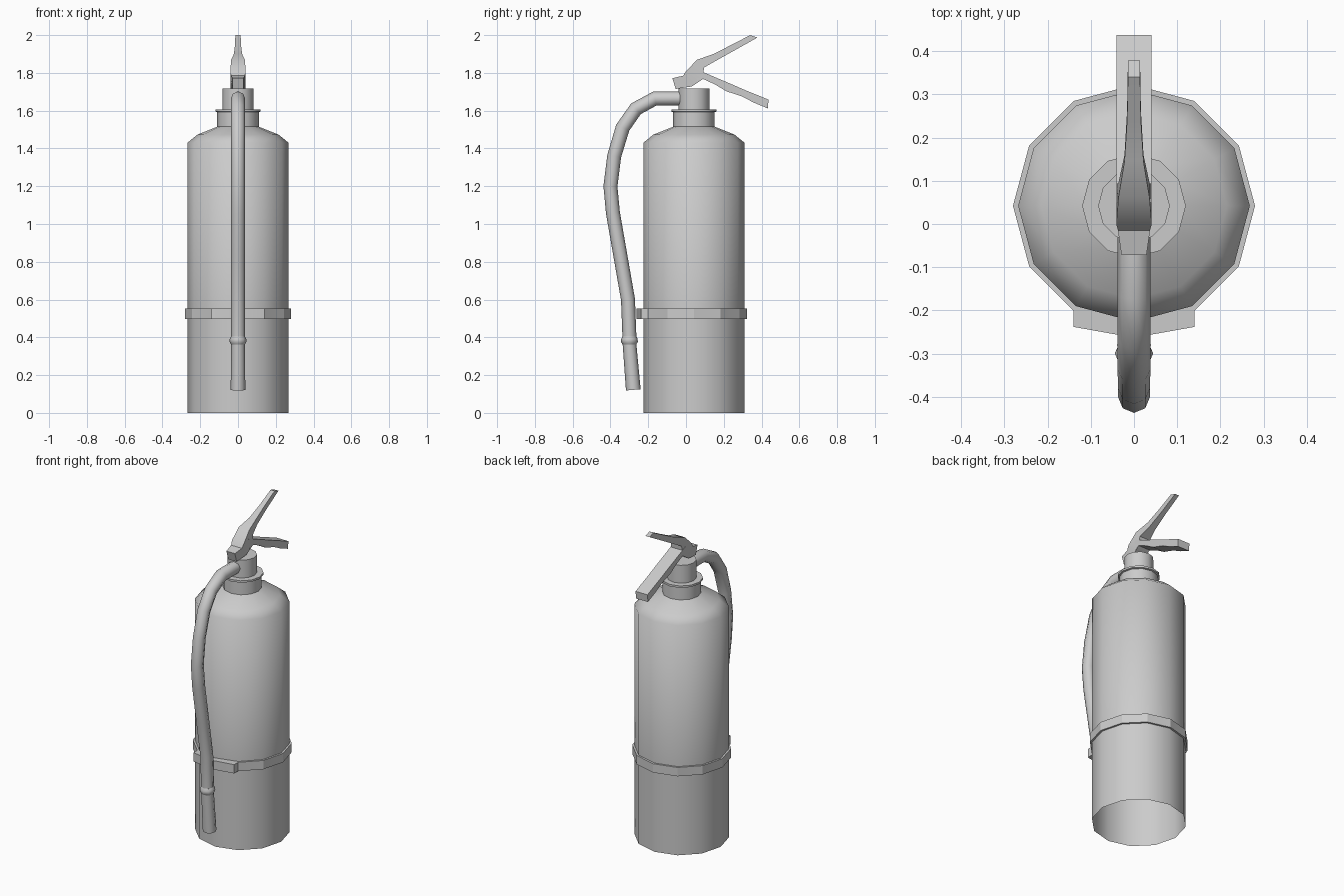
import bpy, bmesh, math
from mathutils import Vector

if "Cube" in bpy.data.objects:
    bpy.data.objects.remove(bpy.data.objects["Cube"])

CY = 0.042  # axis of the cylinder in y


def finish(name, bm, angle=55):
    bmesh.ops.recalc_face_normals(bm, faces=bm.faces)
    me = bpy.data.meshes.new(name)
    bm.to_mesh(me)
    bm.free()
    ob = bpy.data.objects.new(name, me)
    bpy.context.collection.objects.link(ob)
    bpy.ops.object.select_all(action='DESELECT')
    bpy.context.view_layer.objects.active = ob
    ob.select_set(True)
    bpy.ops.object.shade_smooth_by_angle(angle=math.radians(angle))
    return ob


def skin(name, rings, caps=(True, True), closed=False, angle=55):
    """Join matching rings of points with quads."""
    bm = bmesh.new()
    vs = [[bm.verts.new(p) for p in r] for r in rings]
    n = len(vs[0])
    pairs = list(zip(vs, vs[1:])) + ([(vs[-1], vs[0])] if closed else [])
    for a, b in pairs:
        for i in range(n):
            j = (i + 1) % n
            bm.faces.new((a[i], a[j], b[j], b[i]))
    if caps[0]:
        bm.faces.new(vs[0])
    if caps[1]:
        bm.faces.new(vs[-1])
    return finish(name, bm, angle)


def lathe(name, profile, caps=(True, True), closed=False, angle=55, n=12):
    rings = [[(r * math.cos(i * math.tau / n), CY + r * math.sin(i * math.tau / n), z)
              for i in range(n)] for r, z in profile]
    return skin(name, rings, caps, closed, angle)


def tube(name, path, n=8):
    """Round tube along (y, z, radius) points in the x = 0 plane."""
    pts = [Vector((0, y, z)) for y, z, _ in path]
    rings = []
    for k, p in enumerate(pts):
        t = (pts[min(k + 1, len(pts) - 1)] - pts[max(k - 1, 0)]).normalized()
        side = Vector((0, -t.z, t.y))
        r = path[k][2]
        rings.append([p + r * (math.cos(a) * Vector((1, 0, 0)) + math.sin(a) * side)
                      for a in (i * math.tau / n for i in range(n))])
    return skin(name, rings)


def lever(name, stations):
    """Bar made of (y_top, z_top, y_bottom, z_bottom, half_width) sections."""
    rings = [[(-w, yt, zt), (w, yt, zt), (w, yb, zb), (-w, yb, zb)]
             for yt, zt, yb, zb, w in stations]
    return skin(name, rings, angle=30)


# tank with an open base, shoulder and neck
lathe("tank", [(0.268, 0), (0.268, 0.52), (0.268, 1.43), (0.215, 1.473),
               (0.11, 1.515)], caps=(False, False))
lathe("neck", [(0.11, 1.51), (0.11, 1.592)], caps=(False, False))
lathe("neck_flange", [(0.11, 1.592), (0.12, 1.595), (0.12, 1.607)])
lathe("valve", [(0.083, 1.6), (0.083, 1.718)], caps=(False, True))

# strap around the tank and its front clasp
lathe("strap", [(0.266, 0.497), (0.28, 0.497), (0.28, 0.552), (0.266, 0.552)],
      caps=(False, False), closed=True, angle=25)
outline = [(-0.14, -0.19), (-0.14, -0.238), (0, -0.263), (0.14, -0.238),
           (0.14, -0.19), (0, -0.228)]
skin("strap_clasp", [[(x, y, z) for x, y in outline] for z in (0.497, 0.552)], angle=25)

# hose, ferrule and nozzle
tube("hose", [(-0.02, 1.664, 0.038), (-0.165, 1.664, 0.038), (-0.265, 1.61, 0.038),
              (-0.335, 1.51, 0.038), (-0.38, 1.36, 0.037), (-0.40, 1.2, 0.037),
              (-0.387, 1.06, 0.037), (-0.347, 0.83, 0.037), (-0.307, 0.6, 0.037),
              (-0.299, 0.39, 0.037)])
tube("hose_ferrule", [(-0.300, 0.405, 0.037), (-0.300, 0.39, 0.044),
                      (-0.299, 0.375, 0.044), (-0.299, 0.362, 0.036)])
tube("nozzle", [(-0.300, 0.375, 0.036), (-0.279, 0.122, 0.039)])

# squeeze lever and carrying handle
lever("squeeze_lever", [(-0.072, 1.772, -0.055, 1.715, 0.029),
                        (-0.015, 1.785, 0.03, 1.728, 0.037),
                        (0.0, 1.81, 0.09, 1.768, 0.041),
                        (0.06, 1.87, 0.095, 1.828, 0.036),
                        (0.145, 1.9, 0.16, 1.865, 0.022),
                        (0.24, 1.948, 0.262, 1.922, 0.016),
                        (0.34, 2.0, 0.378, 1.987, 0.014)])
lever("carry_handle", [(0.05, 1.82, 0.06, 1.75, 0.04),
                       (0.1, 1.8, 0.09, 1.768, 0.041),
                       (0.175, 1.768, 0.155, 1.738, 0.041),
                       (0.235, 1.743, 0.215, 1.702, 0.041),
                       (0.315, 1.708, 0.295, 1.676, 0.041),
                       (0.38, 1.682, 0.36, 1.642, 0.041),
                       (0.437, 1.658, 0.433, 1.612, 0.041)])
